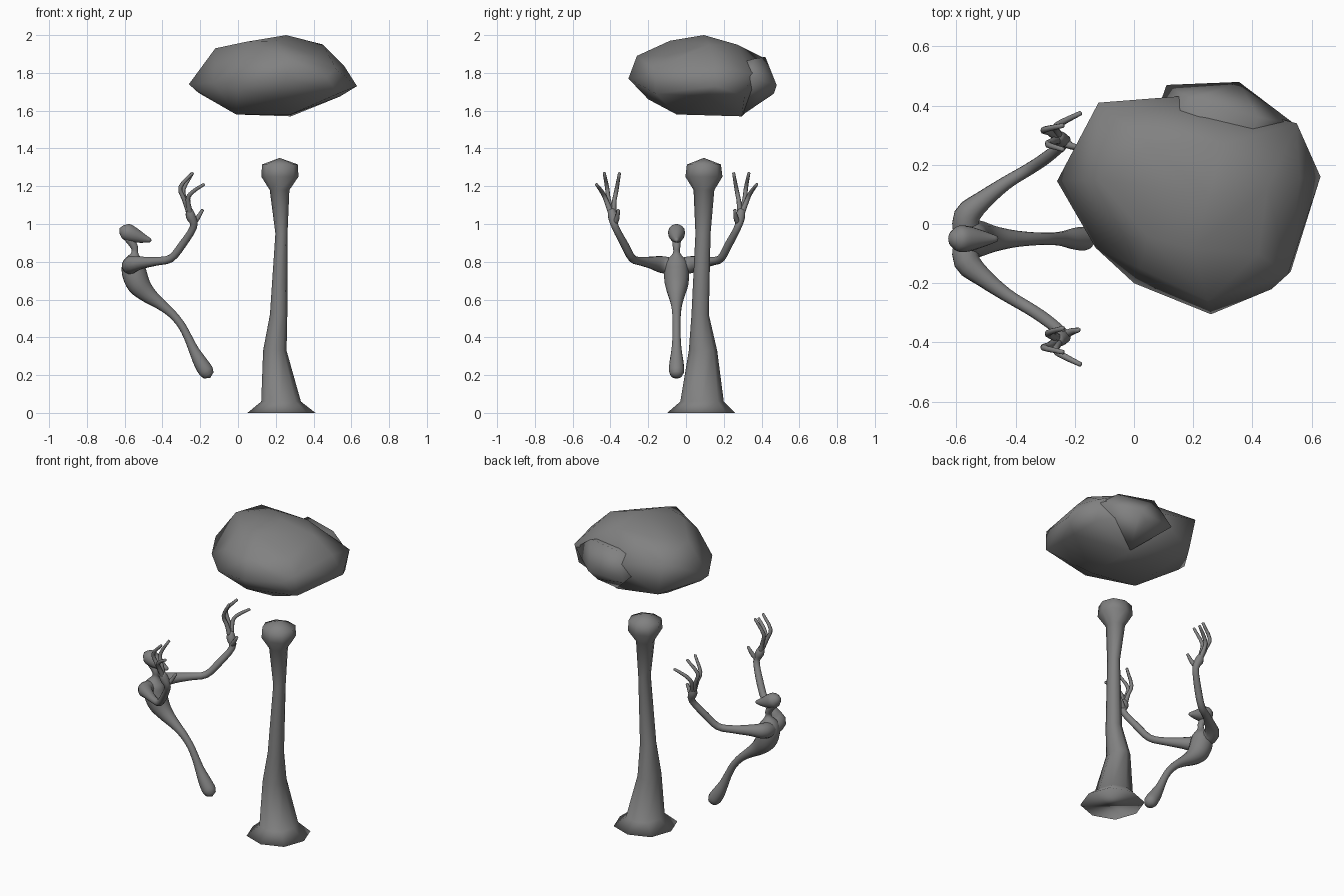
import bpy, bmesh, math
from mathutils import Vector

grey = bpy.data.materials.new("stone grey")
grey.diffuse_color = (0.22, 0.22, 0.22, 1)


def finish(bm, name):
    bmesh.ops.recalc_face_normals(bm, faces=bm.faces)
    me = bpy.data.meshes.new(name)
    bm.to_mesh(me)
    bm.free()
    me.materials.append(grey)
    ob = bpy.data.objects.new(name, me)
    bpy.context.collection.objects.link(ob)
    for poly in me.polygons:
        poly.use_smooth = True
    return ob


def bridge(bm, rings):
    n = len(rings[0])
    for a, b in zip(rings, rings[1:]):
        for i in range(n):
            j = (i + 1) % n
            bm.faces.new((a[i], a[j], b[j], b[i]))


def fan(bm, ring, tip):
    v = bm.verts.new(tip)
    for i in range(len(ring)):
        bm.faces.new((ring[i], ring[(i + 1) % len(ring)], v))


def spline(pts, steps):
    """Smooth path through (x, y, z, radius) points."""
    p = [Vector(q) for q in pts]
    p = [2 * p[0] - p[1]] + p + [2 * p[-1] - p[-2]]
    out = []
    for a, b, c, d in zip(p, p[1:], p[2:], p[3:]):
        for s in range(steps):
            t = s / steps
            out.append(0.5 * (2 * b + (c - a) * t + (2 * a - 5 * b + 4 * c - d) * t * t
                              + (3 * b - a - 3 * c + d) * t ** 3))
    return out + [p[-2]]


def tube(name, pts, sides=12, steps=4):
    """Round limb with changing radius and domed ends."""
    path = spline(pts, steps)
    bm = bmesh.new()
    rings = []
    pos = [q.to_3d() for q in path]
    side = None
    for i, q in enumerate(path):
        d = (pos[min(i + 1, len(pos) - 1)] - pos[max(i - 1, 0)]).normalized()
        if side is None:
            side = d.orthogonal().normalized()
        side = (side - d * side.dot(d)).normalized()
        up = d.cross(side)
        r = max(q[3], 0.003)
        ring = []
        for k in range(sides):
            a = 2 * math.pi * k / sides
            ring.append(bm.verts.new(pos[i] + r * (math.cos(a) * side + math.sin(a) * up)))
        rings.append(ring)
    bridge(bm, rings)
    d0, d1 = (pos[0] - pos[1]).normalized(), (pos[-1] - pos[-2]).normalized()
    fan(bm, rings[0], pos[0] + d0 * path[0][3] * 0.5)
    fan(bm, rings[-1], pos[-1] + d1 * path[-1][3] * 0.5)
    return finish(bm, name)


def hull(name, pts):
    bm = bmesh.new()
    for p in pts:
        bm.verts.new(p)
    bmesh.ops.convex_hull(bm, input=bm.verts)
    loose = [v for v in bm.verts if not v.link_faces]
    bmesh.ops.delete(bm, geom=loose, context='VERTS')
    return finish(bm, name)


# Pillar: eight-sided rings (z, centre x, centre y, half width x, half width y)
levels = [(0, .23, .08, .18, .18), (.06, .228, .085, .105, .115),
          (.33, .195, .09, .062, .075), (.52, .215, .075, .046, .046),
          (.95, .23, .09, .032, .040), (1.18, .22, .095, .052, .055),
          (1.25, .222, .095, .098, .098), (1.315, .222, .095, .095, .09)]
bm = bmesh.new()
rings = []
for z, cx, cy, rx, ry in levels:
    ring = []
    for k in range(8):
        s = 1.04 if k % 2 else 1
        ring.append(bm.verts.new((cx + s * rx * math.cos(k * math.pi / 4),
                                  cy + s * ry * math.sin(k * math.pi / 4), z)))
    rings.append(ring)
bridge(bm, rings)
bm.faces.new(rings[0])
fan(bm, rings[-1], (.22, .095, 1.35))
finish(bm, "pillar")

# Floating boulder: main lump and a shallow second lump on its back
hull("boulder", [
    (-.26, .145, 1.74), (-.12, .41, 1.88), (-.08, .40, 1.67), (.2, .435, 1.80),
    (.55, .34, 1.80), (.54, .31, 1.675), (.63, .16, 1.73), (.53, -.16, 1.69), (.52, -.17, 1.82),
    (.465, -.22, 1.78), (.26, -.305, 1.77), (0, -.2, 1.72), (-.13, -.08, 1.75),
    (-.12, .15, 1.93), (.045, -.04, 1.965), (.05, .27, 1.95), (.255, .095, 2.0),
    (.45, .12, 1.95), (.56, .15, 1.84), (.25, -.26, 1.89), (.42, -.1, 1.89), (.2, -.085, 1.97),
    (.02, -.15, 1.85), (.3, .27, 1.95), (.28, .295, 1.57), (.28, -.05, 1.58), (-.01, .0, 1.58),
    (-.01, .2, 1.585), (-.21, .15, 1.695), (.54, .1, 1.675), (.2, -.2, 1.66)])
hull("rear_lump", [
    (.11, .47, 1.72), (.355, .48, 1.735), (.54, .34, 1.78), (.3, .465, 1.69), (.28, .295, 1.575),
    (.2, .42, 1.885), (.42, .36, 1.875), (.05, .3, 1.8), (.3, .1, 1.8)])

# Creature: neck, chest and tapering tail in one piece
Y = -.05
tube("body", [(x, Y, z, r) for x, z, r in [
    (-.585, .935, .026), (-.55, .88, .020), (-.547, .845, .020), (-.552, .80, .056),
    (-.55, .745, .066), (-.525, .68, .062), (-.475, .625, .045), (-.41, .575, .030),
    (-.35, .525, .023), (-.30, .465, .021), (-.265, .40, .022), (-.235, .335, .027),
    (-.20, .27, .037), (-.17, .222, .040), (-.155, .198, .030)]], 14)

# Head tapering forward to a beak
tube("head", [(x, Y, z, r) for x, z, r in [
    (-.617, .972, .024), (-.592, .96, .044), (-.555, .943, .042), (-.505, .925, .026),
    (-.463, .913, .010)]], 14)

# Arms and hands, mirrored about the body's centre plane (second value is sideways offset)
arm = [(-.565, .0, .77, .045), (-.565, .075, .785, .046), (-.51, .13, .795, .033),
       (-.43, .19, .803, .023), (-.355, .235, .818, .021), (-.295, .275, .89, .021),
       (-.235, .325, .985, .019), (-.25, .337, 1.04, .026), (-.258, .345, 1.075, .018)]
fingers = {
    "outer_finger": [(-.25, .34, 1.04, .016), (-.265, .375, 1.13, .012),
                     (-.24, .395, 1.17, .011), (-.18, .425, 1.21, .008)],
    "middle_finger": [(-.255, .34, 1.05, .016), (-.285, .36, 1.13, .012),
                      (-.305, .368, 1.195, .011), (-.24, .383, 1.27, .008)],
    "inner_finger": [(-.255, .335, 1.05, .016), (-.275, .33, 1.12, .012),
                     (-.29, .318, 1.18, .011), (-.24, .302, 1.27, .008)],
    "thumb": [(-.24, .33, 1.0, .016), (-.215, .315, 1.03, .013), (-.187, .308, 1.075, .008)]}
for label, s in (("left", -1), ("right", 1)):
    for part, pts in [("arm", arm)] + list(fingers.items()):
        tube(label + "_" + part, [(x, Y + s * o, z, r) for x, o, z, r in pts],
             12 if part == "arm" else 8, 3)
